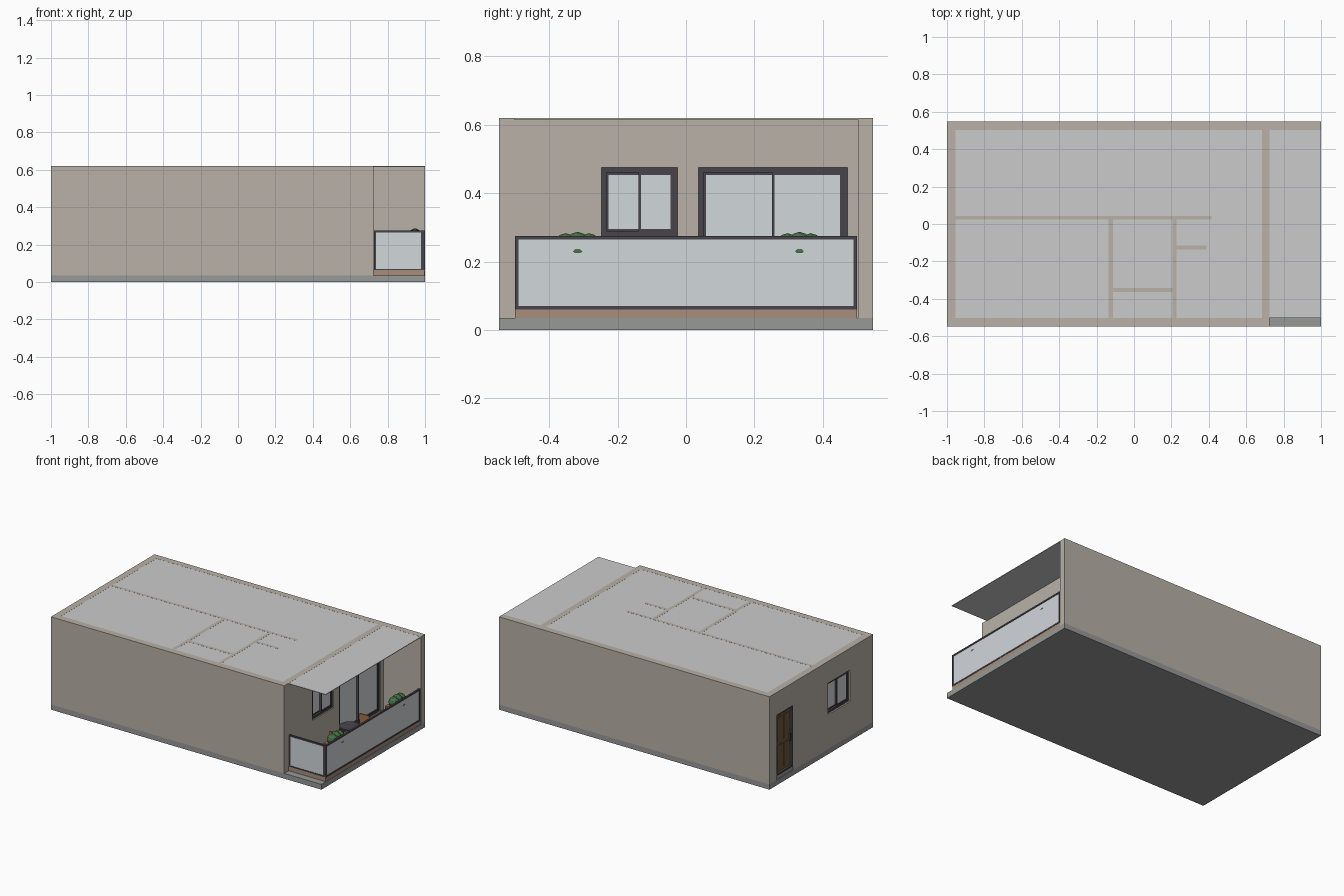
import bpy, bmesh
from mathutils import Matrix, Vector

if "Cube" in bpy.data.objects:
    bpy.data.objects.remove(bpy.data.objects["Cube"])

def mat(name, r, g, b):
    m = bpy.data.materials.new(name)
    m.diffuse_color = (r, g, b, 1)
    m.use_nodes = True
    m.node_tree.nodes["Principled BSDF"].inputs["Base Color"].default_value = m.diffuse_color
    return m

WALL = mat("plaster", .48, .44, .39)
CEIL = mat("ceiling_white", .63, .62, .61)
SLAB = mat("concrete", .31, .32, .31)
FRAME = mat("dark_metal", .065, .06, .07)
GLASS = mat("pale_glass", .64, .68, .71)
DECK = mat("deck_wood", .39, .27, .20)
GREEN = mat("leaf", .06, .17, .06)
WOOD = mat("door_wood", .15, .095, .045)
CLAY = mat("terracotta", .4, .16, .06)

def finish(name, bm, m):
    me = bpy.data.meshes.new(name)
    bm.to_mesh(me)
    bm.free()
    me.materials.append(m)
    ob = bpy.data.objects.new(name, me)
    bpy.context.collection.objects.link(ob)
    return ob

def boxes(name, m, *dims):
    """One object from boxes given as x0, x1, y0, y1, z0, z1."""
    bm = bmesh.new()
    for x0, x1, y0, y1, z0, z1 in dims:
        mid = Vector((x0 + x1, y0 + y1, z0 + z1)) / 2
        bmesh.ops.create_cube(bm, size=1, matrix=Matrix.Translation(mid)
                              @ Matrix.Diagonal((x1 - x0, y1 - y0, z1 - z0, 1)))
    return finish(name, bm, m)

def orient(axis, d0, d1, u0, u1, z0, z1):
    """Box across thickness d and run u; axis is the thickness direction."""
    return (d0, d1, u0, u1, z0, z1) if axis == 'x' else (u0, u1, d0, d1, z0, z1)

def wall(name, axis, d0, d1, u0, u1, z0, z1, holes=()):
    """Wall with rectangular openings (u0, u1, z0, z1), sorted along u."""
    parts, u = [], u0
    for a, b, lo, hi in holes:
        parts.append((u, a, z0, z1))
        if lo > z0:
            parts.append((a, b, z0, lo))
        parts.append((a, b, hi, z1))
        u = b
    parts.append((u, u1, z0, z1))
    boxes(name, WALL, *[orient(axis, d0, d1, *p) for p in parts])

def ring(name, axis, d0, d1, u0, u1, z0, z1, t, m=FRAME):
    boxes(name, m, *[orient(axis, d0, d1, *p) for p in (
        (u0, u1, z0, z0 + t), (u0, u1, z1 - t, z1),
        (u0, u0 + t, z0 + t, z1 - t), (u1 - t, u1, z0 + t, z1 - t))])

def panel(name, axis, d0, d1, u0, u1, z0, z1, t):
    """Framed glass pane."""
    ring(name + "_frame", axis, d0, d1, u0, u1, z0, z1, t)
    c, h = (d0 + d1) / 2, (d1 - d0) * .2
    boxes(name + "_glass", GLASS,
          orient(axis, c - h, c + h, u0 + t, u1 - t, z0 + t, z1 - t))

def slider(name, x0, x1, y0, y1, z0, z1):
    """Two offset sashes in an outer frame."""
    t, mid, ym = .014, (x0 + x1) / 2, (y0 + y1) / 2
    ring(name + "_outer", 'x', x0, x1, y0, y1, z0, z1, t)
    panel(name + "_sash_a", 'x', x0 + .003, mid, y0 + t, ym + .005, z0 + t, z1 - t, .007)
    panel(name + "_sash_b", 'x', mid, x1 - .003, ym - .003, y1 - t, z0 + t, z1 - t, .007)

def disc(name, m, x, y, z0, z1, r, n=24):
    bm = bmesh.new()
    bmesh.ops.create_cone(bm, cap_ends=True, segments=n, radius1=r, radius2=r, depth=z1 - z0,
                          matrix=Matrix.Translation((x, y, (z0 + z1) / 2)))
    return finish(name, bm, m)

H, F, TOP = .547, .06, .6205

# Base slab and floors
boxes("base_slab", SLAB, (-1, 1, -H, H, 0, .035))
boxes("indoor_floor", DECK, (-.955, .685, -.503, .505, .035, F))
boxes("balcony_deck", DECK, (.725, .998, -.5, .5, .035, F + .003))

# Outer walls
DOOR, WIN_L = (.297, .475, .035, .472), (-.303, -.07, .265, .475)
WIN_R, SLIDE = (-.247, -.025, .275, .475), (.037, .472, F, .475)
wall("front_wall", 'y', -H, -.503, -1, .725, .035, TOP)
wall("back_wall", 'y', .503, H, -1, 1, .035, TOP)
wall("entry_wall", 'x', -1, -.955, -.503, .503, .035, TOP, [WIN_L, DOOR])
wall("balcony_wall", 'x', .685, .725, -.503, .503, .035, TOP, [WIN_R, SLIDE])

# Inner partitions
wall("hall_partition", 'y', .025, .044, -.955, .415, F, TOP,
     [(-.28, -.15, F, .46), (.02, .14, F, .46)])
wall("bedroom_partition", 'x', -.137, -.113, -.503, .025, F, TOP)
wall("kitchen_partition", 'x', .207, .228, -.503, .025, F, TOP)
wall("closet_partition", 'y', -.363, -.342, -.113, .207, F, TOP, [(0, .1, F, .46)])
wall("short_partition", 'y', -.135, -.116, .228, .388, F, TOP)

# Ceiling, which continues over the balcony, and its downlights
boxes("ceiling", CEIL, (-.955, 1, -.503, .503, .616, .62))
for i in range(6):
    for j, y in enumerate((-.42, -.22, .16, .38)):
        disc(f"downlight_{i}_{j}", FRAME, -.8 + i * .27, y, .613, .6165, .009, 12)
boxes("air_conditioner", CEIL, (.64, .685, -.42, -.25, .52, .6))

# Windows, sliding door
slider("entry_window", -.99, -.965, *WIN_L)
slider("balcony_window", .69, .717, *WIN_R)
slider("balcony_door", .69, .717, *SLIDE)

# Entrance door with threshold, panels and handle
boxes("door_threshold", SLAB, (-.995, -.955, .297, .475, .035, .062))
ring("door_frame", 'x', -1, -.955, .297, .475, .062, .472, .01)
boxes("door_leaf", WOOD, (-.985, -.965, .307, .465, .072, .462))
boxes("door_panels", WOOD, *[(-.989, -.985, y, y + .05, z, z + .16)
                             for y in (.327, .395) for z in (.09, .275)])
boxes("door_handle", FRAME, (-.998, -.985, .315, .321, .24, .29))

# Balcony railing
panel("railing_long", 'x', .988, 1, -.5, .5, F, .275, .01)
panel("railing_side", 'y', -.5, -.488, .727, .988, F, .275, .01)

# Planters with round shrubs
for k, y in enumerate((-.317, .332)):
    boxes(f"planter_{k}", CLAY, (.905, .984, y - .07, y + .07, F, .225))
    bm = bmesh.new()
    for x, dy, z, r in ((.945, -.035, .249, .034), (.945, 0, .252, .035),
                        (.945, .033, .249, .034), (.963, 0, .23, .036)):
        bmesh.ops.create_icosphere(bm, subdivisions=2, radius=r,
                                   matrix=Matrix.Translation((x, y + dy, z)))
    finish(f"shrub_{k}", bm, GREEN)

# Round table and two chairs
disc("table_top", FRAME, .86, -.05, .19, .2, .062)
disc("table_stem", FRAME, .86, -.05, F, .19, .008, 12)
disc("table_foot", FRAME, .86, -.05, F, .072, .035)
for k, s in enumerate((-1, 1)):
    c = -.05 + s * .125
    boxes(f"chair_{k}_seat", CLAY, (.825, .895, c - .035, c + .035, .13, .14))
    b = c + s * .032
    boxes(f"chair_{k}_back", CLAY, (.825, .895, b - .004, b + .004, .14, .215))
    boxes(f"chair_{k}_legs", FRAME, *[(x - .004, x + .004, c + d - .004, c + d + .004, F, .13)
                                      for x in (.832, .888) for d in (-.028, .028)])
